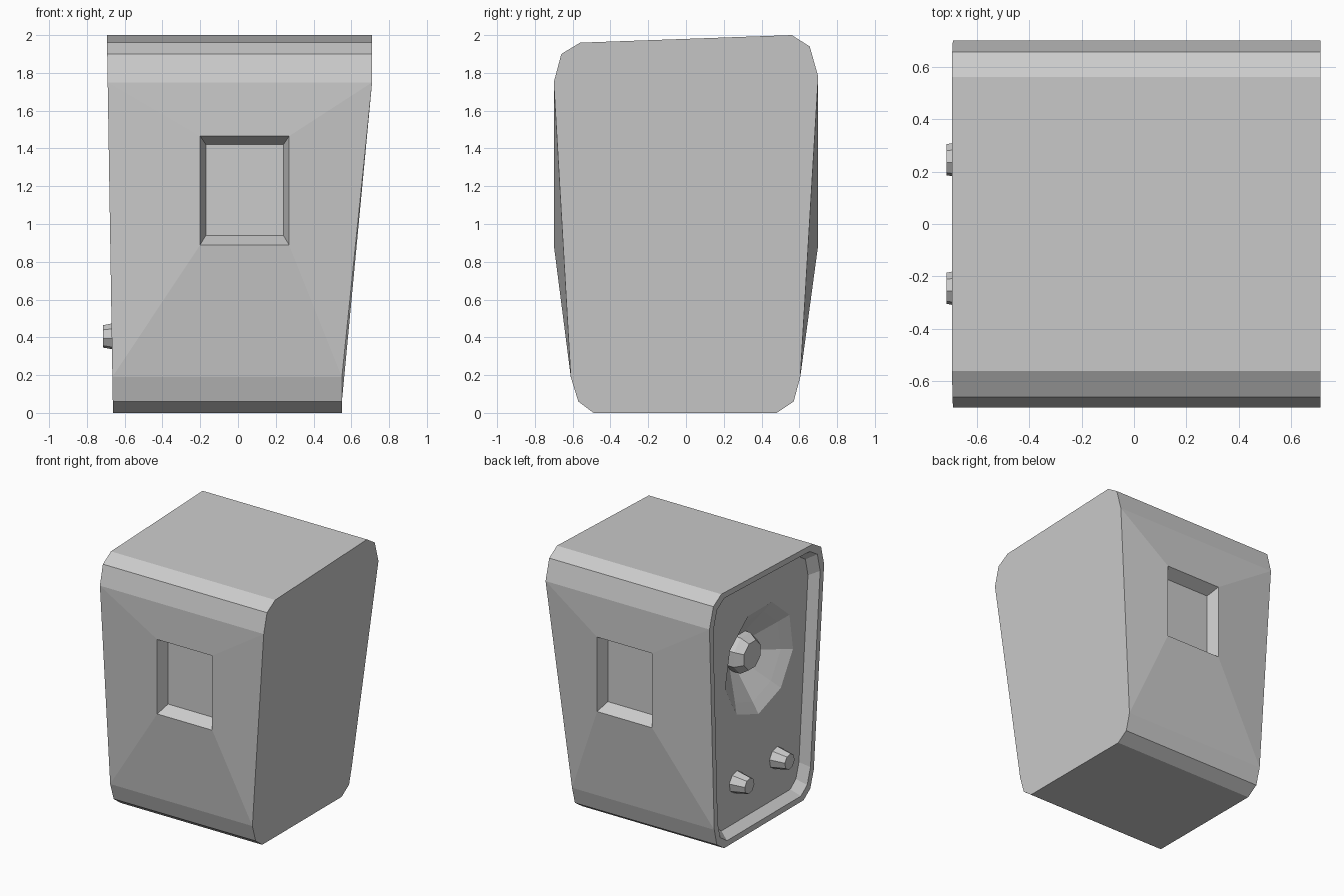
import bpy, bmesh
from math import cos, sin, radians, tau

if "Cube" in bpy.data.objects:
    bpy.data.objects.remove(bpy.data.objects["Cube"])


def left_x(z):
    """x of the leaning left side at height z."""
    return -0.662 - 0.016 * z


def right_x(z):
    return 0.55 + 0.16 * min(max((z - 0.19) / 1.56, 0), 1)


def make_object(name, bm):
    mesh = bpy.data.meshes.new(name)
    bm.to_mesh(mesh)
    bm.free()
    obj = bpy.data.objects.new(name, mesh)
    bpy.context.collection.objects.link(obj)
    return obj


def bridge(bm, a, b):
    n = len(a)
    for i in range(n):
        j = (i + 1) % n
        bm.faces.new((a[i], b[i], b[j], a[j]))


def ring(bm, y, z, r, depth, sides, start):
    """Polygon facing -x, set 'depth' behind the left side plane."""
    verts = []
    for i in range(sides):
        a = radians(start) + tau * i / sides
        vy, vz = y + r * cos(a), z + r * sin(a)
        verts.append(bm.verts.new((left_x(vz) + depth, vy, vz)))
    return verts


def lathe(name, y, z, profile, sides, start=0.0, cap=True):
    bm = bmesh.new()
    loops = [ring(bm, y, z, r, d, sides, start) for r, d in profile]
    for a, b in zip(loops, loops[1:]):
        bridge(bm, a, b)
    if cap:
        bm.faces.new(loops[-1][::-1])
    return make_object(name, bm)


PANEL_DEPTH = 0.07
SPEAKER = dict(y=-0.02, z=1.25, sides=9, start=270)
SPEAKER_R = 0.42

# Side outline (y, z), from bottom front round to bottom back
outline = [(-0.49, 0), (-0.57, 0.06), (-0.61, 0.19), (-0.70, 1.75),
           (-0.66, 1.90), (-0.56, 1.96), (0.56, 2.0), (0.655, 1.94),
           (0.70, 1.78), (0.605, 0.19), (0.57, 0.06), (0.48, 0)]

# Cabinet shell
bm = bmesh.new()
left = [bm.verts.new((left_x(z), y, z)) for y, z in outline]
right = [bm.verts.new((right_x(z), y, z)) for y, z in outline]
bm.faces.new(right)
n = len(outline)
for i in range(n):
    j = (i + 1) % n
    if i in (2, 8):
        # Front and back walls carry a recessed window
        s = -1 if i == 2 else 1
        lo, hi = (i, j) if i == 2 else (j, i)
        loop = [left[lo], right[lo], right[hi], left[hi]]
        for x0, x1, z0, z1, y in ((-0.20, 0.27, 0.89, 1.465, 0.70),
                                  (-0.17, 0.24, 0.94, 1.42, 0.61)):
            new = [bm.verts.new((x, s * y, z)) for x, z in
                   ((x0, z0), (x1, z0), (x1, z1), (x0, z1))]
            bridge(bm, loop, new)
            loop = new
        bm.faces.new(loop)
    else:
        bm.faces.new((left[i], right[i], right[j], left[j]))

# Rim and sloped recess of the speaker side
loop = left
for inset, depth in ((0.045, 0.0), (0.09, PANEL_DEPTH)):
    new = []
    for y, z in outline:
        y, z = y * (1 - inset / 0.66), 1 + (z - 1) * (1 - inset)
        new.append(bm.verts.new((left_x(z) + depth, y, z)))
    bridge(bm, loop, new)
    loop = new

# Panel with the speaker opening
hole = ring(bm, SPEAKER["y"], SPEAKER["z"], SPEAKER_R, PANEL_DEPTH,
            SPEAKER["sides"], SPEAKER["start"])
edges = [bm.edges.new((hole[i], hole[(i + 1) % len(hole)])) for i in range(len(hole))]
edges += [bm.edges.get((loop[i], loop[(i + 1) % n])) for i in range(n)]
bmesh.ops.triangle_fill(bm, use_beauty=True, use_dissolve=False, edges=edges)
bmesh.ops.recalc_face_normals(bm, faces=bm.faces)
make_object("cabinet", bm)

# Speaker cone and its centre cap
lathe("speaker_cone", profile=[(SPEAKER_R, PANEL_DEPTH), (0.34, 0.12), (0.13, 0.26)],
      **SPEAKER)
lathe("speaker_cap", SPEAKER["y"], 1.27,
      [(0.15, 0.26), (0.15, 0.19), (0.11, 0.13)], 8, 22.5)

# Two tapered knobs
for side, name in ((1, "knob_back"), (-1, "knob_front")):
    lathe(name, side * 0.245, 0.405,
          [(0.085, PANEL_DEPTH + 0.01), (0.06, -0.046)], 8, 10)
